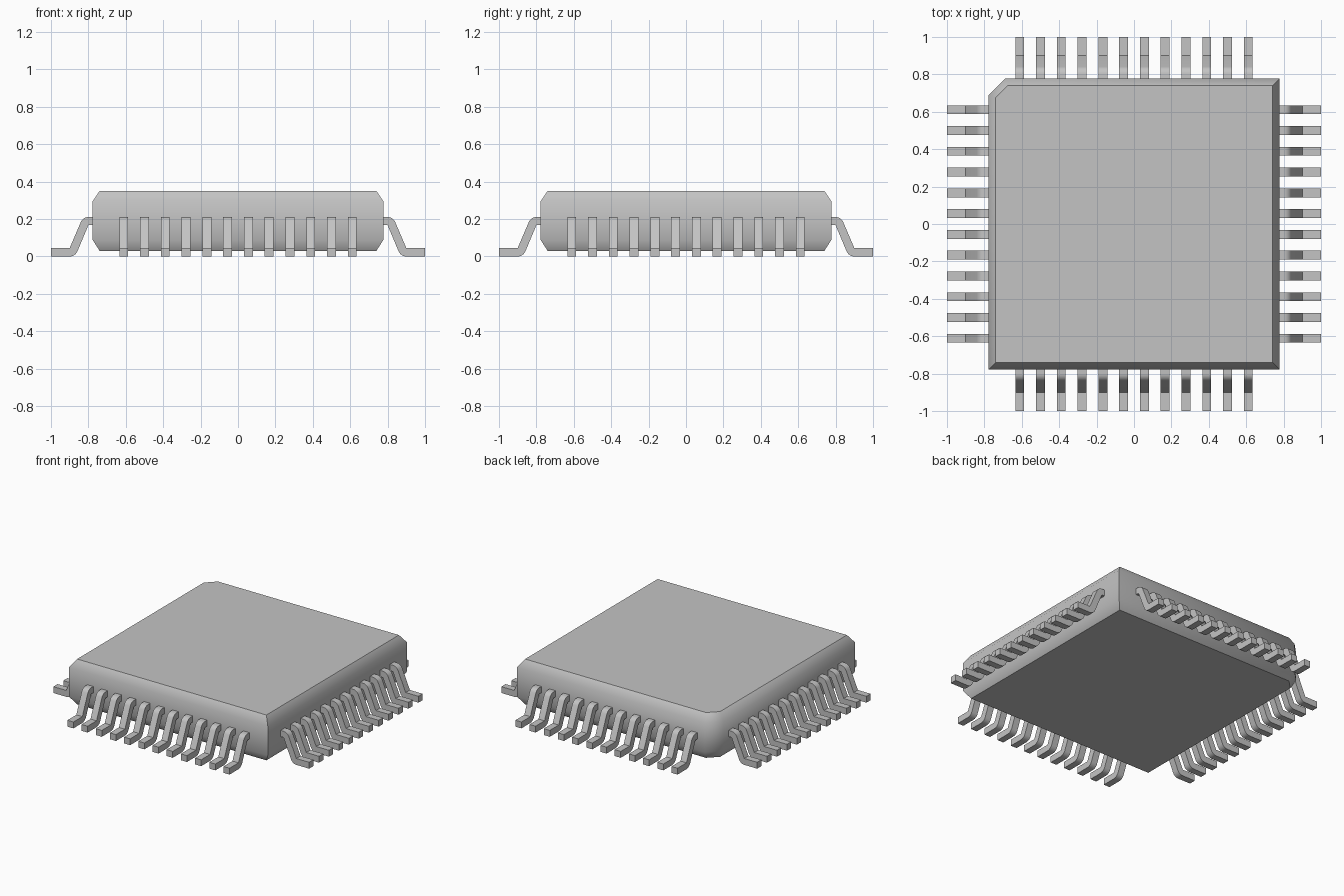
import bpy, bmesh, math
from mathutils import Matrix

cube = bpy.data.objects.get("Cube")
if cube:
    bpy.data.objects.remove(cube, do_unlink=True)

grey = bpy.data.materials.new("plain_grey")
grey.use_nodes = True
colour = (0.55, 0.55, 0.55, 1)
grey.diffuse_color = colour
grey.node_tree.nodes["Principled BSDF"].inputs["Base Color"].default_value = colour


def finish(bm, name, angle):
    """Turn a bmesh into a shaded object."""
    bmesh.ops.recalc_face_normals(bm, faces=bm.faces)
    mesh = bpy.data.meshes.new(name)
    bm.to_mesh(mesh)
    bm.free()
    mesh.materials.append(grey)
    obj = bpy.data.objects.new(name, mesh)
    bpy.context.collection.objects.link(obj)
    bpy.ops.object.select_all(action='DESELECT')
    obj.select_set(True)
    bpy.context.view_layer.objects.active = obj
    bpy.ops.object.shade_smooth_by_angle(angle=math.radians(angle))
    return obj


# Package body: stacked outlines with one cut corner and sloped rims
HALF, INSET, CUT = 0.777, 0.037, 0.087


def outline(inset):
    h = HALF - inset
    c = CUT - inset * (2 - math.sqrt(2))
    return [(-h, -h), (h, -h), (h, h), (-h + c, h), (-h, h - c)]


bm = bmesh.new()
rings = [[bm.verts.new((x, y, z)) for x, y in outline(inset)]
         for z, inset in ((0.03, INSET), (0.088, 0), (0.295, 0), (0.35, INSET))]
bm.faces.new(rings[0])
bm.faces.new(rings[-1])
for low, high in zip(rings, rings[1:]):
    for i in range(len(low)):
        j = (i + 1) % len(low)
        bm.faces.new((low[i], low[j], high[j], high[i]))
finish(bm, "package_body", 50)


# Bent pins: shoulder and foot have rounded outsides and tight insides
def arc(cx, cz, radius, start, end, steps=5):
    angles = [math.radians(start + (end - start) * i / steps) for i in range(steps + 1)]
    return [(cx + radius * math.cos(a), cz + radius * math.sin(a)) for a in angles]


PIN_COUNT, PITCH, WIDTH = 12, 0.111, 0.047
shoulder = arc(0.80, 0.167, 0.044, 90, 23)
foot = arc(0.90, 0.045, 0.045, 270, 203)
profile = ([(0.75, 0.211)] + shoulder + [(0.90, 0.045), (1, 0.045), (1, 0)]
           + foot + [(0.80, 0.167), (0.75, 0.167)])


def pin_row(name, turn):
    bm = bmesh.new()
    for i in range(PIN_COUNT):
        y = (i - (PIN_COUNT - 1) / 2) * PITCH - WIDTH / 2
        face = bm.faces.new([bm.verts.new((x, y, z)) for x, z in profile])
        new = bmesh.ops.extrude_face_region(bm, geom=[face], use_keep_orig=True)["geom"]
        verts = [v for v in new if isinstance(v, bmesh.types.BMVert)]
        bmesh.ops.translate(bm, verts=verts, vec=(0, WIDTH, 0))
    bm.transform(Matrix.Rotation(math.radians(turn), 4, 'Z'))
    finish(bm, name, 40)


for side, turn in (("left", 0), ("back", 90), ("right", 180), ("front", 270)):
    pin_row(side + "_pins", turn)
